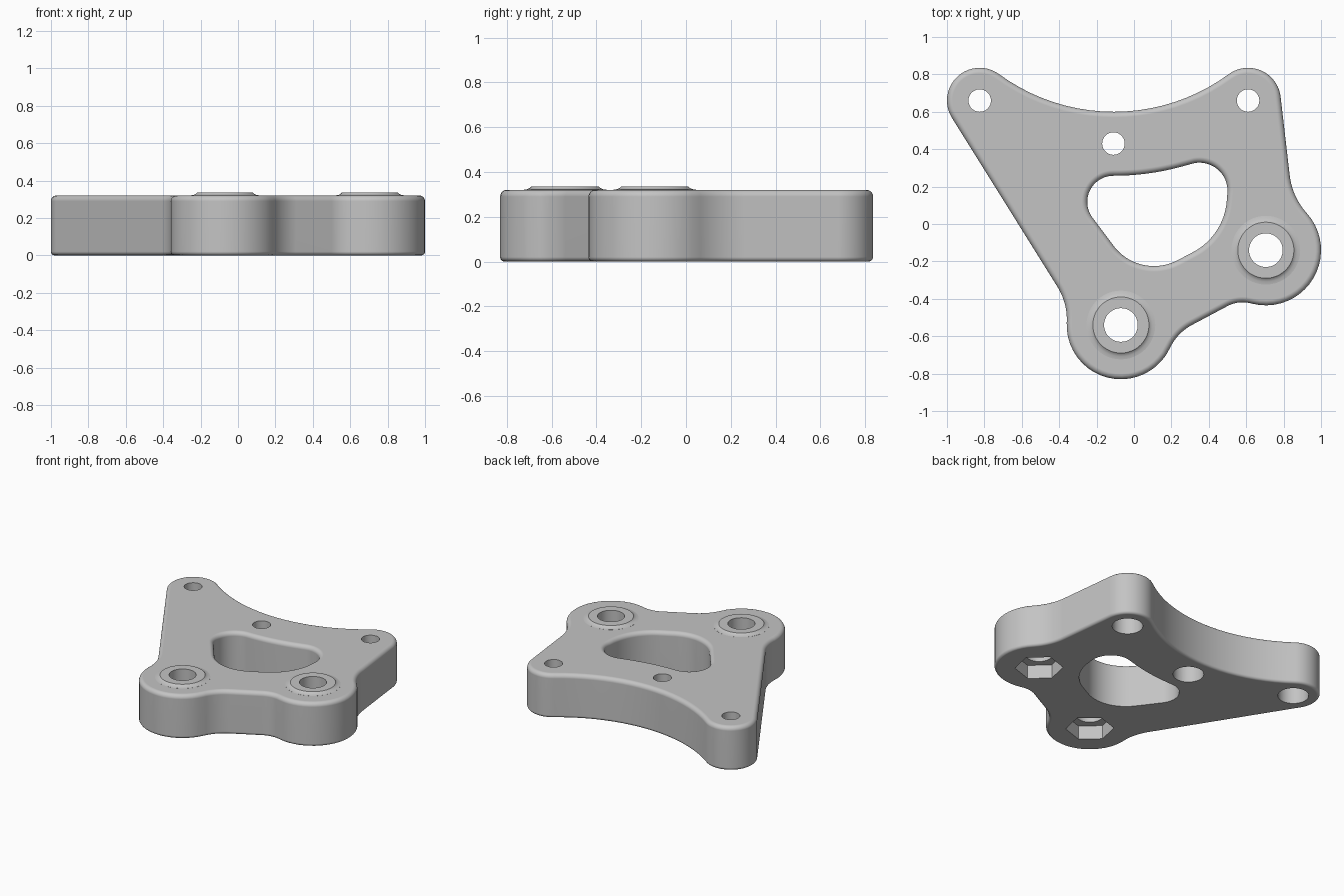
import bpy, bmesh, math
from mathutils import Vector

if "Cube" in bpy.data.objects:
    bpy.data.objects.remove(bpy.data.objects["Cube"], do_unlink=True)

THICK = 0.32
STEPS = 20

grey = bpy.data.materials.new("plain grey")
grey.use_nodes = True
GREY = (0.55, 0.55, 0.55, 1)
grey.diffuse_color = GREY
grey.node_tree.nodes["Principled BSDF"].inputs["Base Color"].default_value = GREY


def belt(circles, inset=0.0):
    """Outline of tangent arcs: positive radius bulges out, negative curves in."""
    arcs = [(Vector((x, y)), r - inset) for x, y, r in circles]
    normals = []
    for i, (c, r) in enumerate(arcs):
        c2, r2 = arcs[(i + 1) % len(arcs)]
        d = c2 - c
        along = max(-1, min(1, (r - r2) / d.length))
        d.normalize()
        side = math.sqrt(1 - along * along)
        n = along * d + side * Vector((d.y, -d.x))
        normals.append((math.atan2(n.y, n.x), side > 0.1))
    pts = []
    for i, (c, r) in enumerate(arcs):
        start, (end, straight) = normals[i - 1][0], normals[i]
        sweep = (end - start) % math.tau
        if r < 0:
            sweep -= math.tau
        for k in range(STEPS + 1 if straight else STEPS):
            a = start + sweep * k / STEPS
            pts.append(c + r * Vector((math.cos(a), math.sin(a))))
    return pts


def ring(x, y, r, sides=48, turn=0.0):
    angles = [turn + math.tau * k / sides for k in range(sides)]
    return [Vector((x + r * math.cos(a), y + r * math.sin(a))) for a in angles]


def loft(name, layers):
    """Closed solid through a stack of (outline, height) layers."""
    bm = bmesh.new()
    loops = [[bm.verts.new((p.x, p.y, z)) for p in pts] for pts, z in layers]
    bm.faces.new(loops[0][::-1])
    bm.faces.new(loops[-1])
    for low, high in zip(loops, loops[1:]):
        for i in range(len(low)):
            j = (i + 1) % len(low)
            bm.faces.new((low[i], low[j], high[j], high[i]))
    bmesh.ops.recalc_face_normals(bm, faces=bm.faces)
    mesh = bpy.data.meshes.new(name)
    bm.to_mesh(mesh)
    bm.free()
    mesh.materials.append(grey)
    obj = bpy.data.objects.new(name, mesh)
    bpy.context.collection.objects.link(obj)
    return obj


def combine(target, tool, operation):
    bpy.context.view_layer.objects.active = target
    mod = target.modifiers.new(tool.name, "BOOLEAN")
    mod.operation, mod.solver, mod.object = operation, "EXACT", tool
    bpy.ops.object.modifier_apply(modifier=mod.name)
    bpy.data.objects.remove(tool, do_unlink=True)


def fillet(radius):
    """Quarter-round steps as (inset, distance from the flat face)."""
    angles = [math.pi / 2 * k / 6 for k in range(7)]
    return [(radius * (1 - math.sin(a)), radius * (1 - math.cos(a))) for a in angles]


front_boss = (-0.07, -0.54)
side_boss = (0.705, -0.14)
ears = [(-0.825, 0.66), (0.61, 0.66)]

# Plate body with rounded top and bottom rims
outline = [
    (*front_boss, 0.29), (0.437, -0.778, -0.27), (0.581, -0.591, -0.1725),
    (*side_boss, 0.295), (1.198, 0.303, -0.368), (*ears[1], 0.175),
    (-0.1075, 1.638, -1.038), (*ears[0], 0.175), (-0.693, -0.512, -0.334),
]
layers = [(belt(outline, d), z) for d, z in reversed(
    [(r, h) for h, r in fillet(0.02)])]
layers = layers[::-1] if layers[0][1] > layers[-1][1] else layers
layers += [(belt(outline, d), THICK - h) for h, d in fillet(0.03)]
plate = loft("bracket_plate", layers)

# Central window, flared at the top
window = [
    (0.107, 0.045, 0.27), (0.158, 0.15, 0.339), (0.35, 0.178, 0.15),
    (-0.11, 1.638, -1.38), (-0.11, 0.118, 0.14),
]
layers = [(belt(window), -0.1)]
layers += [(belt(window, -h), THICK - d) for h, d in reversed(fillet(0.03))]
layers.sort(key=lambda layer: layer[1])
layers.append((belt(window, -0.03), THICK + 0.1))
combine(plate, loft("window_cutter", layers), "DIFFERENCE")

# Raised pads, bolt holes and hexagonal nut pockets on the two bosses
for x, y in (front_boss, side_boss):
    profile = [(0.184, 0.3), (0.184, 0.3205), (0.168, 0.323),
               (0.156, 0.329), (0.15, 0.335)]
    combine(plate, loft("pad", [(ring(x, y, r), z) for r, z in profile]), "UNION")
    combine(plate, loft("bolt_hole", [(ring(x, y, 0.09), z) for z in (-0.1, 0.5)]),
            "DIFFERENCE")
    pocket = [(ring(x, y, 0.16, 6, math.radians(18)), z) for z in (-0.1, 0.1)]
    combine(plate, loft("nut_pocket", pocket), "DIFFERENCE")

# Small screw holes, counterbored from below
for x, y in ears + [(-0.11, 0.43)]:
    steps = [(0.102, -0.1), (0.102, 0.2), (0.06, 0.2), (0.06, 0.5)]
    combine(plate, loft("screw_hole", [(ring(x, y, r), z) for r, z in steps]),
            "DIFFERENCE")

# Smooth shading with crisp hole edges
plate.select_set(True)
bpy.context.view_layer.objects.active = plate
bpy.ops.object.shade_smooth_by_angle(angle=math.radians(32))
weighted = plate.modifiers.new("even_normals", "WEIGHTED_NORMAL")
weighted.keep_sharp = True
